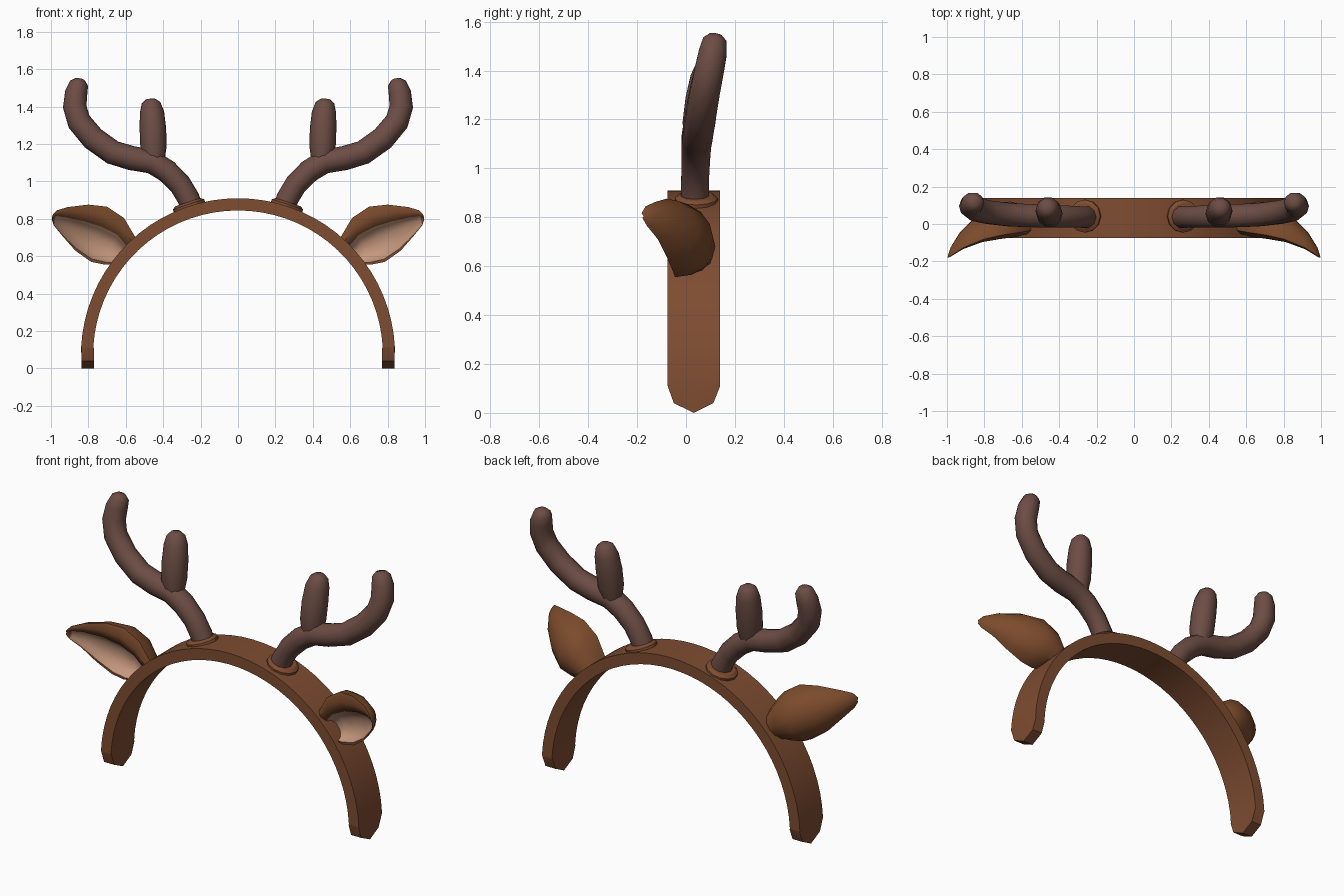
import bpy, bmesh, math
from mathutils import Vector

if "Cube" in bpy.data.objects:
    bpy.data.objects.remove(bpy.data.objects["Cube"])


def material(name, rgb):
    m = bpy.data.materials.new(name)
    m.diffuse_color = (*rgb, 1)
    m.use_nodes = True
    m.node_tree.nodes["Principled BSDF"].inputs["Base Color"].default_value = m.diffuse_color
    return m


BAND = material("band brown", (0.21, 0.073, 0.031))
FUR = material("ear brown", (0.2, 0.07, 0.025))
SKIN = material("inner ear pink", (0.56, 0.31, 0.205))
HORN = material("antler brown", (0.15, 0.073, 0.058))


def loft(name, sections, mats, mirror=True, angle=40, rule=None):
    """Skin closed loops of equal, even point count; cap ends with strips."""
    bm = bmesh.new()
    rows = [[bm.verts.new(p) for p in s] for s in sections]
    n = len(rows[0])
    for r, (a, b) in enumerate(zip(rows, rows[1:])):
        for i in range(n):
            j = (i + 1) % n
            f = bm.faces.new((a[i], a[j], b[j], b[i]))
            if rule:
                f.material_index = rule(r, i)
    for row in (rows[0], rows[-1]):
        for i in range(n // 2 - 1):
            bm.faces.new((row[i], row[i + 1], row[n - 2 - i], row[n - 1 - i]))
    bmesh.ops.recalc_face_normals(bm, faces=bm.faces)
    me = bpy.data.meshes.new(name)
    bm.to_mesh(me)
    bm.free()
    for m in mats:
        me.materials.append(m)
    ob = bpy.data.objects.new(name, me)
    bpy.context.collection.objects.link(ob)
    bpy.ops.object.select_all(action='DESELECT')
    ob.select_set(True)
    bpy.context.view_layer.objects.active = ob
    bpy.ops.object.shade_smooth_by_angle(angle=math.radians(angle))
    if mirror:
        ob.modifiers.new("Mirror", 'MIRROR').use_mirror_merge = False
    return ob


def tube(name, path, mat, sides=10, angle=50):
    """Round tube along (x, y, z, radius) points."""
    pts = [Vector(p[:3]) for p in path]
    secs = []
    for k, p in enumerate(pts):
        t = (pts[min(k + 1, len(pts) - 1)] - pts[max(k - 1, 0)]).normalized()
        u = Vector((0, 1, 0)).cross(t).normalized()
        v = t.cross(u)
        secs.append([p + path[k][3] * (u * math.cos(a) + v * math.sin(a))
                     for a in (2 * math.pi * i / sides for i in range(sides))])
    return loft(name, secs, [mat], angle=angle)


# Headband: flat strip round an arch, with pointed rounded ends
CZ, R_OUT, R_IN = 0.07, 0.84, 0.775
YS = [-0.075, -0.05, 0.032, 0.112, 0.14]
ENDS = [0.11, 0.04, 0.0, 0.04, 0.11]
start = math.asin(0.045 / R_OUT)


def band_loop(a):
    return [(r * math.cos(a), y, CZ + r * math.sin(a))
            for r, ys in ((R_OUT, YS), (R_IN, YS[::-1])) for y in ys]


def end_loop(side):
    return [(side * (r - 0.004), y, z)
            for r, order in ((R_OUT, 1), (R_IN, -1))
            for y, z in list(zip(YS, ENDS))[::order]]


SEG = 36
arch = [band_loop(start + (math.pi - 2 * start) * i / SEG) for i in range(SEG + 1)]
# the shoulder of each end sits just below the start of the arch
loft("headband", [end_loop(1)] + arch + [end_loop(-1)], [BAND], mirror=False, angle=30)

# Antler collars: low discs lying on the band
d = Vector((0.262, 0, 0.80)).normalized()
collar = [(d.x * r, 0.042, CZ + d.z * r, w)
          for r, w in ((0.81, 0.088), (0.85, 0.088), (0.862, 0.07))]
tube("antler_collars", collar, BAND, sides=12, angle=30)

# Antlers: main beam and upright branch
beam = [(0.245, 0.037, 0.85, 0.06), (0.265, 0.037, 0.91, 0.06), (0.31, 0.038, 0.985, 0.06),
        (0.38, 0.04, 1.055, 0.062), (0.46, 0.042, 1.105, 0.064), (0.57, 0.045, 1.125, 0.065),
        (0.67, 0.05, 1.155, 0.065), (0.775, 0.062, 1.23, 0.065), (0.85, 0.078, 1.32, 0.064),
        (0.873, 0.095, 1.40, 0.063), (0.865, 0.11, 1.475, 0.06),
        (0.85, 0.118, 1.525, 0.05), (0.845, 0.122, 1.547, 0.026)]
tube("antler_beams", beam, HORN)
branch = [(0.445, 0.045, 1.09, 0.05), (0.452, 0.052, 1.18, 0.07), (0.455, 0.065, 1.28, 0.071),
          (0.46, 0.08, 1.37, 0.065), (0.465, 0.088, 1.42, 0.05), (0.466, 0.09, 1.44, 0.026)]
tube("antler_branches", branch, HORN)

# Ears: cupped sections given by upper edge, lower edge and depth to the back
EAR = [((0.53, -0.03, 0.67), (0.655, -0.03, 0.56), 0.13),
       ((0.61, -0.045, 0.805), (0.71, -0.045, 0.555), 0.165),
       ((0.70, -0.058, 0.865), (0.785, -0.05, 0.57), 0.165),
       ((0.80, -0.08, 0.876), (0.87, -0.075, 0.63), 0.125),
       ((0.91, -0.125, 0.863), (0.94, -0.115, 0.71), 0.08),
       ((0.97, -0.165, 0.845), (0.985, -0.16, 0.765), 0.04),
       ((0.992, -0.18, 0.82), (0.996, -0.178, 0.797), 0.012)]


def ear_loop(up, low, depth):
    up, low = Vector(up), Vector(low)
    back = Vector((0, depth, 0))

    def arc(a, b, bulge, n):
        return [(a + b) / 2 + (a - b) / 2 * math.cos(math.pi * i / n)
                + bulge * math.sin(math.pi * i / n) for i in range(n + 1)]
    outer = arc(low, up, back, 8)
    rim = [up.lerp(low, 0.16) - back * 0.14]
    inner = arc(up.lerp(low, 0.36), up.lerp(low, 0.95), back * 0.4, 5)
    return outer + rim + inner


loft("ears", [ear_loop(*s) for s in EAR], [FUR, SKIN], angle=50,
     rule=lambda r, i: 1 if 10 <= i <= 14 and r < 5 else 0)
